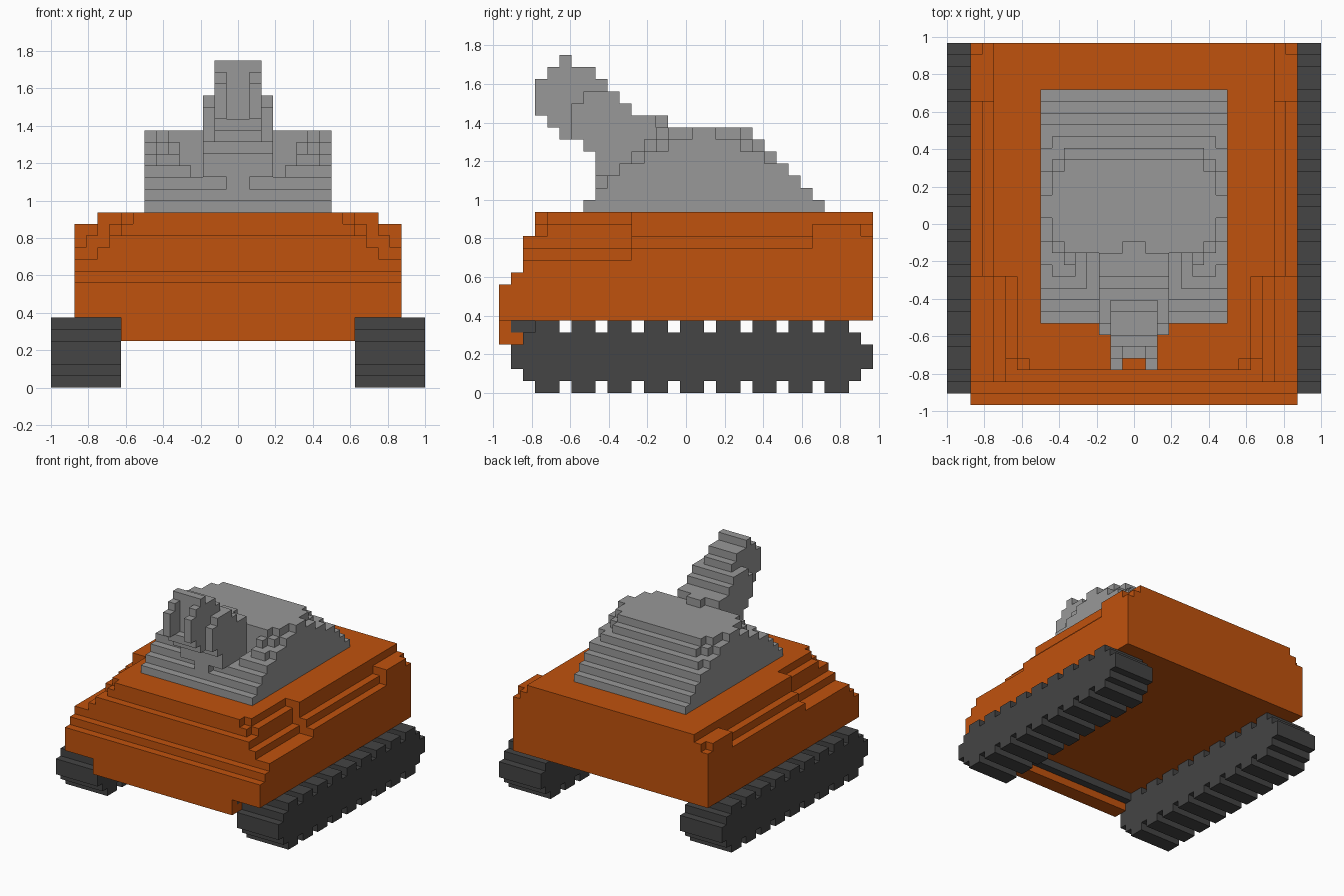
import bpy
import bmesh

cube = bpy.data.objects.get("Cube")
if cube:
    bpy.data.objects.remove(cube, do_unlink=True)

S = 1 / 16       # block size
Y0 = -0.96875    # y of block row 0


def material(name, rgb):
    m = bpy.data.materials.new(name)
    m.use_nodes = True
    m.diffuse_color = (*rgb, 1)
    bsdf = m.node_tree.nodes["Principled BSDF"]
    bsdf.inputs["Base Color"].default_value = (*rgb, 1)
    bsdf.inputs["Roughness"].default_value = 0.9
    return m


orange = material("burnt orange", (0.527, 0.084, 0.004))
grey = material("light grey", (0.314, 0.314, 0.314))
dark = material("dark grey", (0.058, 0.058, 0.058))


def box(x0, x1, y0, y1, z0, z1):
    return {(x, y, z) for x in range(x0, x1)
            for y in range(y0, y1) for z in range(z0, z1)}


def wide(w, y0, y1, z0, z1):
    """Box centred on x = 0 with half width w."""
    return box(-w, w, y0, y1, z0, z1)


def both(x0, x1, y0, y1, z0, z1):
    """Box and its mirror image."""
    return box(x0, x1, y0, y1, z0, z1) | box(-x1, -x0, y0, y1, z0, z1)


def build(name, blocks, mat):
    """Skin a set of blocks with its outer faces and merge the flat areas."""
    bm = bmesh.new()
    verts = {}

    def vert(p):
        if p not in verts:
            verts[p] = bm.verts.new((p[0] * S, Y0 + p[1] * S, p[2] * S))
        return verts[p]

    for b in sorted(blocks):
        for axis in range(3):
            u, v = (axis + 1) % 3, (axis + 2) % 3
            for side in (0, 1):
                n = list(b)
                n[axis] += 1 if side else -1
                if tuple(n) in blocks:
                    continue
                loop = []
                for du, dv in ((0, 0), (1, 0), (1, 1), (0, 1)):
                    p = list(b)
                    p[axis] += side
                    p[u] += du
                    p[v] += dv
                    loop.append(vert(tuple(p)))
                bm.faces.new(loop if side else loop[::-1])
    bmesh.ops.dissolve_limit(bm, angle_limit=0.01, verts=bm.verts[:], edges=bm.edges[:])
    me = bpy.data.meshes.new(name)
    bm.to_mesh(me)
    bm.free()
    me.materials.append(mat)
    ob = bpy.data.objects.new(name, me)
    bpy.context.collection.objects.link(ob)
    return ob


# Tracks: stepped ends with evenly spaced tread bars
for name, x0 in (("left_track", 10), ("right_track", -16)):
    x1 = x0 + 6
    t = box(x0, x1, 2, 30, 1, 5) | box(x0, x1, 1, 31, 2, 4)
    for j in range(3, 29, 3):
        t |= box(x0, x1, j, j + 2, 0, 6)
    build(name, t, dark)

# Beam joining the tracks behind the front lip
build("front_beam", wide(10, 1, 3, 5, 6), dark)

# Hull: front steps, then tiers of (half width, bottom, top) along its length
hull = wide(14, 0, 31, 6, 9) | wide(14, 1, 31, 9, 10)
sections = [
    (2, 11, [(14, 10, 11), (12, 11, 12), (11, 12, 14), (10, 14, 15)]),
    (11, 26, [(14, 10, 12), (13, 12, 13), (12, 13, 15)]),
    (26, 31, [(14, 10, 14), (12, 14, 15)]),
]
for y0, y1, tiers in sections:
    for w, z0, z1 in tiers:
        hull |= wide(w, y0, y1, z0, z1)
hull -= wide(16, 0, 3, 13, 15)          # upper front step
hull -= both(9, 12, 3, 4, 14, 15)       # front corner notches
hull -= both(10, 12, 3, 4, 13, 14)
hull -= both(13, 14, 30, 31, 13, 14)    # rear corner notches
hull |= wide(10, 0, 1, 4, 6) | wide(10, 1, 2, 4, 5)   # front lip
build("hull", hull, orange)

# Turret: a stepped wedge with rounded upper corners
turret = set()
for k in range(7):
    turret |= wide(8, 7 + k, 27 - k, 15 + k, 16 + k)
for z, cuts in ((19, (1,)), (20, (2, 1)), (21, (2, 1, 1))):
    first, last = 7 + z - 15, 26 - (z - 15)
    for i, c in enumerate(cuts):
        for j in (first + i, last - i):
            turret -= both(8 - c, 8, j, j + 1, z, z + 1)
# Slots beside the gun mount
turret -= both(3, 4, 7, 13, 18, 22)
turret -= both(4, 5, 7, 13, 19, 22)
build("turret", turret, grey)

# Gun mount: side plates following the barrel, on a narrow pedestal
mount = wide(1, 8, 10, 17, 18) | wide(3, 8, 11, 18, 20)
for j, z0, z1 in ((6, 21, 24), (7, 20, 25), (8, 20, 25), (9, 20, 25),
                  (10, 20, 24), (11, 20, 23), (12, 20, 23)):
    mount |= wide(3, j, j + 1, z0, z1)
mount |= wide(1, 13, 14, 21, 23)
build("gun_mount", mount, grey)

# Barrel: columns of (bottom, top) rising towards the front, with a hollow muzzle
barrel = set()
for j, (z0, z1) in enumerate(((23, 26), (22, 27), (21, 28), (21, 27),
                              (20, 27), (20, 26), (20, 25)), 3):
    barrel |= wide(2, j, j + 1, z0, z1)
barrel -= wide(1, 3, 5, 23, 27)
build("gun_barrel", barrel, grey)
